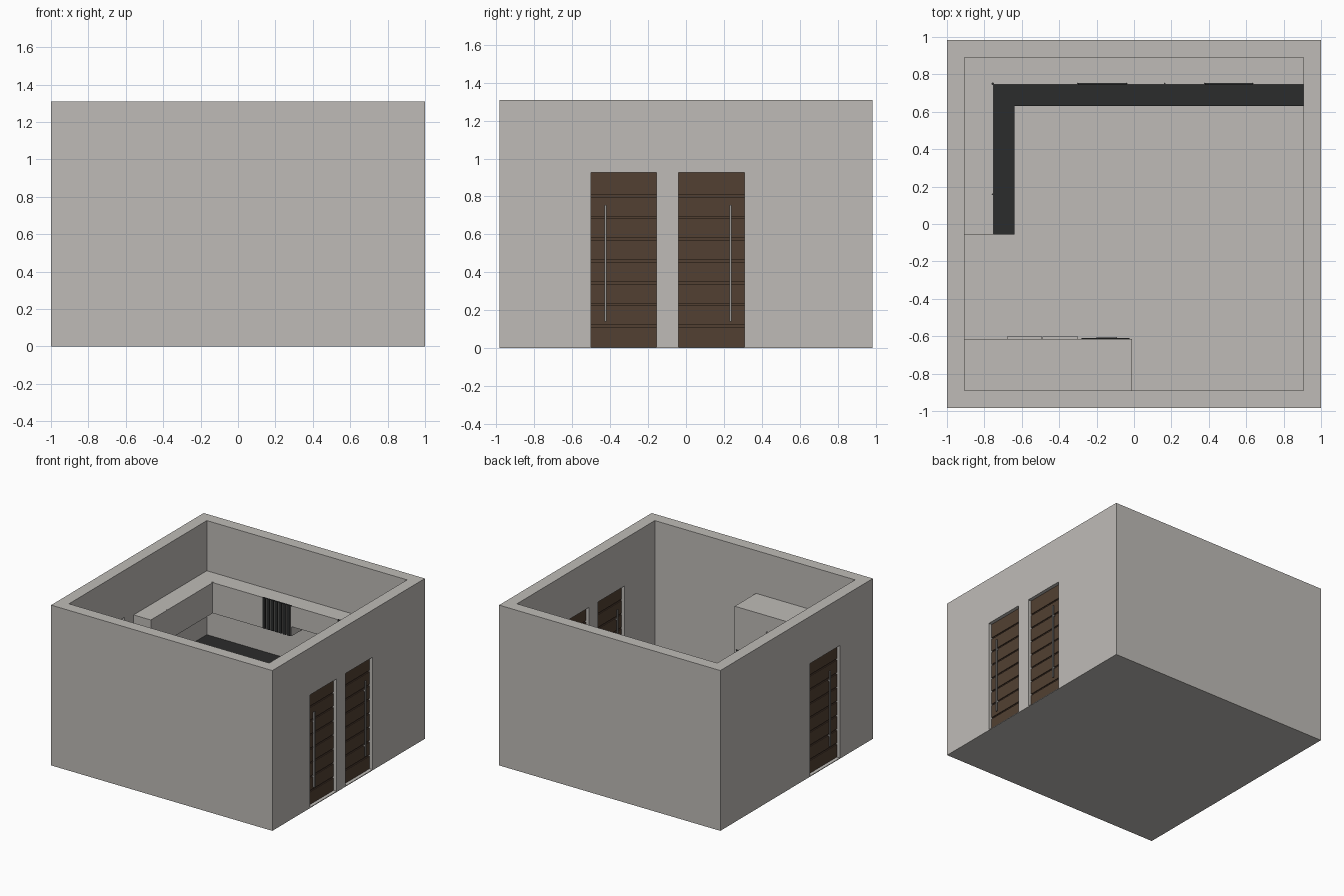
import bpy, bmesh

if "Cube" in bpy.data.objects:
    bpy.data.objects.remove(bpy.data.objects["Cube"])

W, D, H = 1.0, 0.985, 1.31      # half width, half depth, wall height
IX, IY = 0.905, 0.89            # inner wall faces
F = 0.006                       # floor thickness


def material(name, rgb):
    m = bpy.data.materials.new(name)
    m.diffuse_color = (*rgb, 1)
    m.use_nodes = True
    m.node_tree.nodes["Principled BSDF"].inputs["Base Color"].default_value = m.diffuse_color
    return m


PLASTER = material("warm_grey_plaster", (0.52, 0.50, 0.475))
BROWN = material("brown_wood", (0.085, 0.051, 0.032))
DARK = material("charcoal", (0.024, 0.025, 0.025))
METAL = material("grey_metal", (0.33, 0.32, 0.31))


def finish(name, bm, mat):
    bmesh.ops.recalc_face_normals(bm, faces=bm.faces)
    me = bpy.data.meshes.new(name)
    bm.to_mesh(me)
    bm.free()
    me.materials.append(mat)
    ob = bpy.data.objects.new(name, me)
    bpy.context.collection.objects.link(ob)
    return ob


def add_box(bm, x0, x1, y0, y1, z0, z1):
    vs = bmesh.ops.create_cube(bm, size=1)["verts"]
    for v in vs:
        v.co = ((x0 + x1) / 2 + v.co.x * (x1 - x0),
                (y0 + y1) / 2 + v.co.y * (y1 - y0),
                (z0 + z1) / 2 + v.co.z * (z1 - z0))


def boxes(name, mat, *dims):
    bm = bmesh.new()
    for d in dims:
        add_box(bm, *d)
    return finish(name, bm, mat)


def prism(name, mat, pts, axis, lo, hi):
    """Extrude a 2D outline along x (axis 0) or z (axis 2)."""
    bm = bmesh.new()
    place = (lambda a, b: (lo, a, b)) if axis == 0 else (lambda a, b: (a, b, lo))
    face = bm.faces.new([bm.verts.new(place(*p)) for p in pts])
    geo = bmesh.ops.extrude_face_region(bm, geom=[face])["geom"]
    vec = (hi - lo, 0, 0) if axis == 0 else (0, 0, hi - lo)
    bmesh.ops.translate(bm, vec=vec,
                        verts=[g for g in geo if isinstance(g, bmesh.types.BMVert)])
    return finish(name, bm, mat)


# Room shell
DOOR_H = 0.925
boxes("floor", PLASTER, (-W, W, -D, D, 0, F))
boxes("front_wall", PLASTER, (-W, W, -D, -IY, F, H))
boxes("back_wall", PLASTER, (-W, W, IY, D, F, H))


def side_wall(name, lo, hi, openings):
    pts = [(-IY, F)]
    for a, b in openings:
        pts += [(a, F), (a, DOOR_H), (b, DOOR_H), (b, F)]
    pts += [(IY, F), (IY, H), (-IY, H)]
    prism(name, PLASTER, pts, 0, lo, hi)


RIGHT = [(-0.5, -0.155), (-0.04, 0.31)]
LEFT = [(-0.56, -0.17)]
side_wall("right_wall", IX, W, RIGHT)
side_wall("left_wall", -W, -IX, LEFT)


# Plank doors with bar handles on both sides
def door(name, s, a, b, handle_y):
    n, gap, xc = 8, 0.012, s * 0.952
    bm = bmesh.new()
    add_box(bm, xc - 0.012, xc + 0.012, a, b, F, DOOR_H)
    step = (DOOR_H - F) / n
    for i in range(n):
        z0 = F + i * step
        add_box(bm, xc - 0.02, xc + 0.02, a, b, z0,
                z0 + step - (gap if i < n - 1 else 0))
    finish(name, bm, BROWN)
    parts = []
    for side in (-1, 1):
        o, i = sorted((xc + side * 0.030, xc + side * 0.040))
        parts.append((o, i, handle_y - 0.006, handle_y + 0.006, 0.14, 0.755))
        p, q = sorted((xc + side * 0.019, xc + side * 0.031))
        for z in (0.22, 0.67):
            parts.append((p, q, handle_y - 0.004, handle_y + 0.004, z, z + 0.01))
    boxes(name + "_handles", METAL, *parts)


door("right_door_front", 1, *RIGHT[0], -0.425)
door("right_door_back", 1, *RIGHT[1], 0.235)
door("left_door", -1, *LEFT[0], -0.45)

# L-shaped kitchen: base units and counter
END = -0.055


def ell(dx, dy, end):
    return [(-IX, IY), (-IX, end), (dx, end), (dx, dy), (IX, dy), (IX, IY)]


prism("base_plinth", PLASTER, ell(-0.68, 0.67, END + 0.005), 2, F, 0.05)
prism("base_cabinets", PLASTER, ell(-0.655, 0.645, END + 0.002), 2, 0.05, 0.352)
prism("countertop", DARK, ell(-0.64, 0.63, END), 2, 0.352, 0.378)
boxes("hob_plate", DARK, (-0.75, -0.66, 0.02, 0.305, 0.377, 0.381))

# Base cabinet doors
fronts = []
for i in range(7):
    x = -0.625 + i * 0.218
    fronts.append((x + 0.002, x + 0.214, 0.637, 0.646, 0.055, 0.345))
for i in range(3):
    y = END + 0.004 + i * 0.225
    fronts.append((-0.656, -0.647, y, y + 0.221, 0.055, 0.345))
boxes("base_cabinet_doors", PLASTER, *fronts)

# Wall cabinets, with shorter units above the middle of the counter
LOW, MID, TOP = 0.65, 0.73, 0.9
boxes("wall_cabinets", PLASTER,
      (-IX, -0.76, END, IY, LOW, TOP),
      (-0.76, -0.04, 0.755, IY, LOW, TOP),
      (-0.04, 0.38, 0.755, IY, MID, TOP),
      (0.38, IX, 0.755, IY, LOW, TOP))
doors = [(-0.76, -0.75, END, 0.158, LOW, TOP), (-0.76, -0.75, 0.161, 0.745, LOW, TOP)]
for a, b, z in ((-0.75, -0.302, LOW), (-0.038, 0.164, MID),
                (0.167, 0.378, MID), (0.635, IX, LOW)):
    doors.append((a, b, 0.745, 0.755, z, TOP))
boxes("wall_cabinet_doors", PLASTER, *doors)

# Slatted accent doors
for name, a, b in (("left_slat_door", -0.3, -0.04), ("right_slat_door", 0.38, 0.633)):
    n = 7
    step = (b - a) / n
    boxes(name + "_panel", PLASTER, (a, b, 0.75, 0.755, LOW, TOP - 0.002))
    boxes(name + "_slats", DARK,
          *[(a + i * step, a + (i + 0.72) * step, 0.742, 0.751, LOW, TOP)
            for i in range(n)],
          (a, b, 0.744, 0.754, TOP - 0.004, TOP + 0.001))

# Tall storage block with double-door fridge and built-in oven
boxes("tall_unit", PLASTER, (-IX, -0.01, -IY, -0.615, F, 0.96))
boxes("fridge_doors", PLASTER,
      (-0.68, -0.492, -0.615, -0.602, 0.04, 0.83),
      (-0.488, -0.3, -0.615, -0.602, 0.04, 0.83))
boxes("oven_front", DARK, (-0.28, -0.025, -0.616, -0.610, 0.38, 0.61))
boxes("oven_handle", METAL, (-0.2, -0.09, -0.611, -0.603, 0.56, 0.57))
